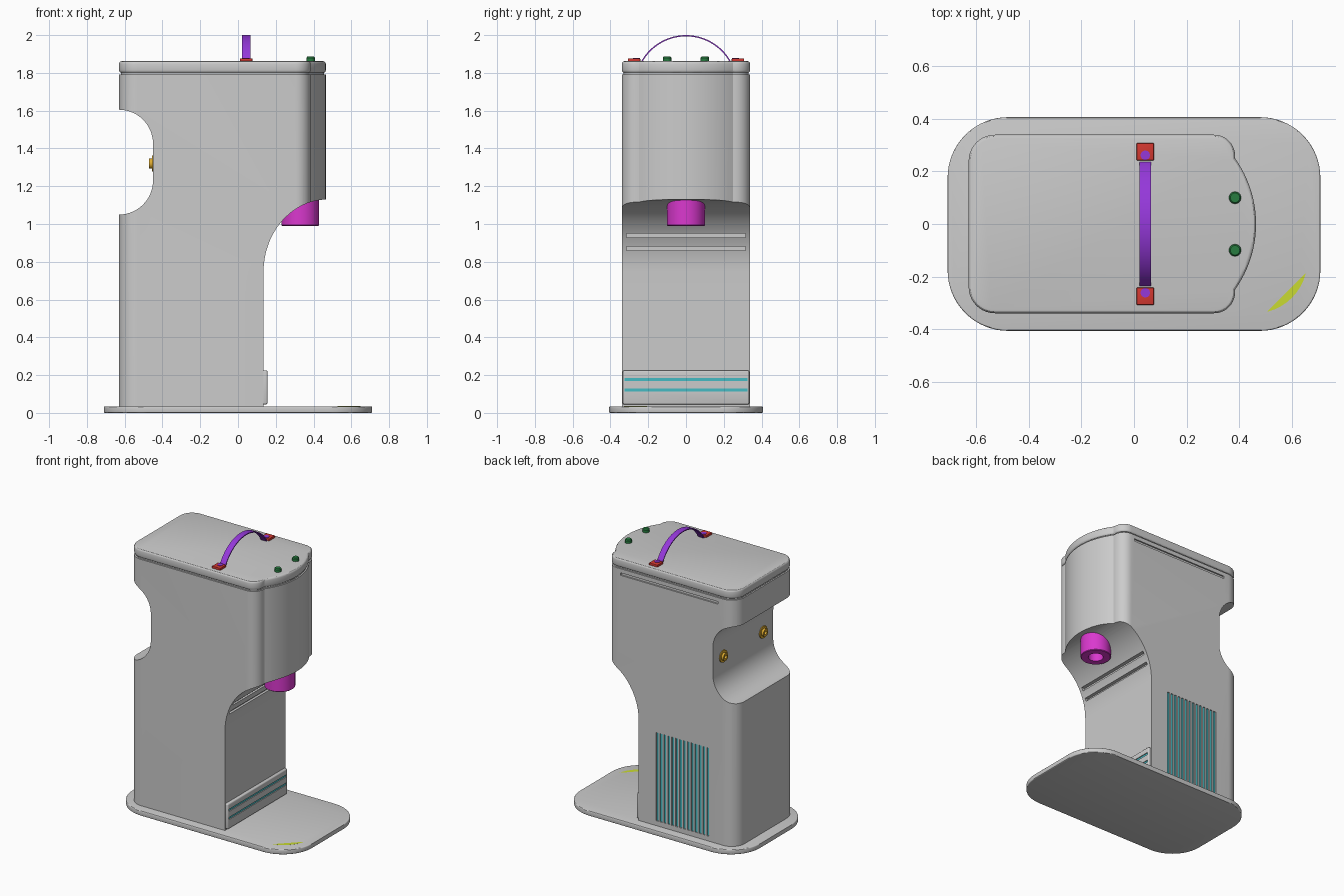
import bpy, bmesh
from math import sin, cos, radians, pi

if "Cube" in bpy.data.objects:
    bpy.data.objects.remove(bpy.data.objects["Cube"])


def arc(cx, cy, rx, a0, a1, n=12, ry=None):
    ry = rx if ry is None else ry
    return [(cx + rx * cos(radians(a0 + (a1 - a0) * i / n)),
             cy + ry * sin(radians(a0 + (a1 - a0) * i / n))) for i in range(n + 1)]


def rounded_rect(x0, x1, y0, y1, r, n=12):
    return (arc(x1 - r, y0 + r, r, -90, 0, n) + arc(x1 - r, y1 - r, r, 0, 90, n) +
            arc(x0 + r, y1 - r, r, 90, 180, n) + arc(x0 + r, y0 + r, r, 180, 270, n))


def finish(name, bm, color=None, bevel=0):
    bmesh.ops.recalc_face_normals(bm, faces=bm.faces)
    me = bpy.data.meshes.new(name)
    bm.to_mesh(me)
    bm.free()
    ob = bpy.data.objects.new(name, me)
    bpy.context.collection.objects.link(ob)
    if color:
        key = "mat_%.2f_%.2f_%.2f" % color
        mat = bpy.data.materials.get(key) or bpy.data.materials.new(key)
        mat.diffuse_color = (*color, 1)
        mat.use_nodes = True
        mat.node_tree.nodes["Principled BSDF"].inputs["Base Color"].default_value = mat.diffuse_color
        me.materials.append(mat)
    if bevel:
        m = ob.modifiers.new("bevel", 'BEVEL')
        m.width, m.segments, m.limit_method = bevel, 3, 'ANGLE'
        m.angle_limit = radians(50)
        apply(ob, m)
    return smooth(ob)


def activate(ob):
    bpy.ops.object.select_all(action='DESELECT')
    ob.select_set(True)
    bpy.context.view_layer.objects.active = ob


def apply(ob, mod):
    activate(ob)
    bpy.ops.object.modifier_apply(modifier=mod.name)


def smooth(ob):
    activate(ob)
    bpy.ops.object.shade_smooth_by_angle(angle=radians(30))
    return ob


def prism(name, pts, axis, a, b, color=None, bevel=0):
    """Extrude a 2D outline along an axis from a to b."""
    place = {'z': lambda u, v, w: (u, v, w), 'y': lambda u, v, w: (u, w, v),
             'x': lambda u, v, w: (w, u, v)}[axis]
    bm = bmesh.new()
    lo = [bm.verts.new(place(u, v, a)) for u, v in pts]
    hi = [bm.verts.new(place(u, v, b)) for u, v in pts]
    bm.faces.new(lo)
    bm.faces.new(hi)
    for i in range(len(pts)):
        j = (i + 1) % len(pts)
        bm.faces.new((lo[i], lo[j], hi[j], hi[i]))
    return finish(name, bm, color, bevel)


def boxes(name, dims, color=None, bevel=0):
    """One mesh made of boxes (x0, x1, y0, y1, z0, z1)."""
    bm = bmesh.new()
    for x0, x1, y0, y1, z0, z1 in dims:
        vs = bmesh.ops.create_cube(bm, size=1)["verts"]
        bmesh.ops.scale(bm, vec=(x1 - x0, y1 - y0, z1 - z0), verts=vs)
        bmesh.ops.translate(bm, vec=((x0 + x1) / 2, (y0 + y1) / 2, (z0 + z1) / 2), verts=vs)
    return finish(name, bm, color, bevel)


def lathe(name, prof, centre, color, along='z', n=40):
    """Revolve (radius, height) points; first and last radius are 0."""
    bm = bmesh.new()
    rings = []
    for r, h in prof:
        ring = []
        for i in range(n if r else 1):
            a = 2 * pi * i / n
            p = (r * cos(a), r * sin(a), h) if along == 'z' else (h, r * cos(a), r * sin(a))
            ring.append(bm.verts.new([p[k] + centre[k] for k in range(3)]))
        rings.append(ring)
    for A, B in zip(rings, rings[1:]):
        for i in range(n):
            j = (i + 1) % n
            q = [A[i % len(A)], A[j % len(A)], B[j % len(B)], B[i % len(B)]]
            bm.faces.new(list(dict.fromkeys(q)))
    return finish(name, bm, color)


def boolean(ob, cutter, op):
    cutter.hide_render = True
    m = ob.modifiers.new("cut", 'BOOLEAN')
    m.operation, m.object, m.solver = op, cutter, 'EXACT'
    apply(ob, m)
    bpy.data.objects.remove(cutter)
    smooth(ob)


CYAN, RED, PURPLE = (0.06, 0.5, 0.55), (0.65, 0.04, 0.03), (0.3, 0.04, 0.7)
GREEN, MAGENTA = (0.02, 0.2, 0.05), (0.7, 0.04, 0.62)
ORANGE, LIME = (0.75, 0.42, 0.03), (0.58, 0.7, 0.03)

# Base plate
prism("base_plate", rounded_rect(-0.71, 0.71, -0.407, 0.407, 0.23, 16), 'z', 0, 0.035, bevel=0.006)

# Drip tray set into the base, nearly flush with it
tray = prism("drip_tray", rounded_rect(0.16, 0.66, -0.34, 0.34, 0.2), 'z', 0.02, 0.035, LIME)
for v in tray.data.vertices:
    v.co.z += 0.01 * (v.co.x - v.co.y - 0.84)


# Plan outline: rounded back corners, bulged front
def plan(d=0.0):
    return (arc(0.305, -0.26, 0.08 - d, -90, 0, 10) +
            arc(0.035 - d, 0, 0.43, -35.5, 35.5, 24) +
            arc(0.305, 0.26, 0.08 - d, 0, 90, 10) +
            arc(-0.53, 0.24, 0.10 - d, 90, 180, 10) +
            arc(-0.53, -0.24, 0.10 - d, 180, 270, 10))


# Body: plan extrusion intersected with side profile
body = prism("body", plan(), 'z', 0.03, 1.792)
side = ([(-0.8, 0), (0.135, 0)] + arc(0.475, 0.745, 0.34, 180, 90, 24, 0.385) +
        [(0.6, 1.13), (0.6, 1.9), (-0.8, 1.9), (-0.8, 1.605)] +
        arc(-0.63, 1.425, 0.18, 90, 0, 14) + arc(-0.63, 1.23, 0.18, 0, -90, 14) + [(-0.8, 1.05)])
boolean(body, prism("side_cutter", side, 'y', -0.5, 0.5), 'INTERSECT')

# Side vent slots, slot under the lid, grooves above the recess
count, pitch = 14, 0.43 / 14
slots = [(-0.42 + i * pitch, -0.42 + i * pitch + 0.018, 0.325, 0.4, 0.07, 0.70) for i in range(count)]
slots.append((-0.49, 0.28, 0.33, 0.4, 1.745, 1.763))
slots += [(x - 0.02, x + 0.06, -0.315, 0.315, z - 0.011, z + 0.011)
          for x, z in ((0.153, 0.87), (0.182, 0.94))]
boolean(body, boxes("slot_cutter", slots), 'DIFFERENCE')
boxes("side_vent_insert", [(-0.421, 0.008, 0.315, 0.333, 0.069, 0.701)], CYAN)

# Lid with a narrow shadow gap below it
prism("lid_gap", plan(0.01), 'z', 1.78, 1.81)
prism("lid", plan(), 'z', 1.80, 1.862, bevel=0.014)

# Lower front panel with two slots
panel = boxes("front_panel", [(0.12, 0.156, -0.335, 0.335, 0.045, 0.225)], bevel=0.008)
boolean(panel, boxes("panel_cutter", [(0.145, 0.2, -0.325, 0.325, z - 0.008, z + 0.008)
                                      for z in (0.12, 0.178)]), 'DIFFERENCE')
boxes("front_panel_vents", [(0.14, 0.150, -0.325, 0.325, z - 0.008, z + 0.008)
                            for z in (0.12, 0.178)], CYAN)

# Dispensing nozzle with a hole underneath
lathe("nozzle", [(0, 1.06), (0.05, 1.06), (0.05, 0.99), (0.096, 0.99), (0.1, 0.994),
                 (0.1, 1.2), (0, 1.2)], (0.33, 0, 0), MAGENTA)

# Carry strap, mounts and pins
strap = arc(0, 1.728, 0.272, 29, 151, 32) + arc(0, 1.728, 0.265, 151, 29, 32)
prism("handle_strap", strap, 'x', 0.021, 0.065, PURPLE)
for s, tag in ((-1, "front"), (1, "back")):
    boxes("handle_mount_" + tag, [(0.01, 0.076, s * 0.275 - 0.033, s * 0.275 + 0.033, 1.858, 1.877)],
          RED, 0.003)
    lathe("handle_pin_" + tag, [(0, 1.86), (0.018, 1.86), (0.018, 1.88), (0, 1.88)],
          (0.043, s * 0.262, 0), PURPLE, n=24)
    # Control buttons
    lathe("button_" + tag, [(0, 1.855), (0.023, 1.855), (0.023, 1.88), (0.018, 1.886), (0, 1.886)],
          (0.385, s * 0.10, 0), GREEN, n=28)
    # Hose ports in the rear notch
    lathe("rear_port_" + tag, [(0, 0.01), (0.043, 0.01), (0.043, -0.006), (0.027, -0.006),
                               (0.027, -0.022), (0.013, -0.022), (0.013, -0.004), (0, -0.004)],
          (-0.45, s * 0.225, 1.32), ORANGE, along='x', n=28)
